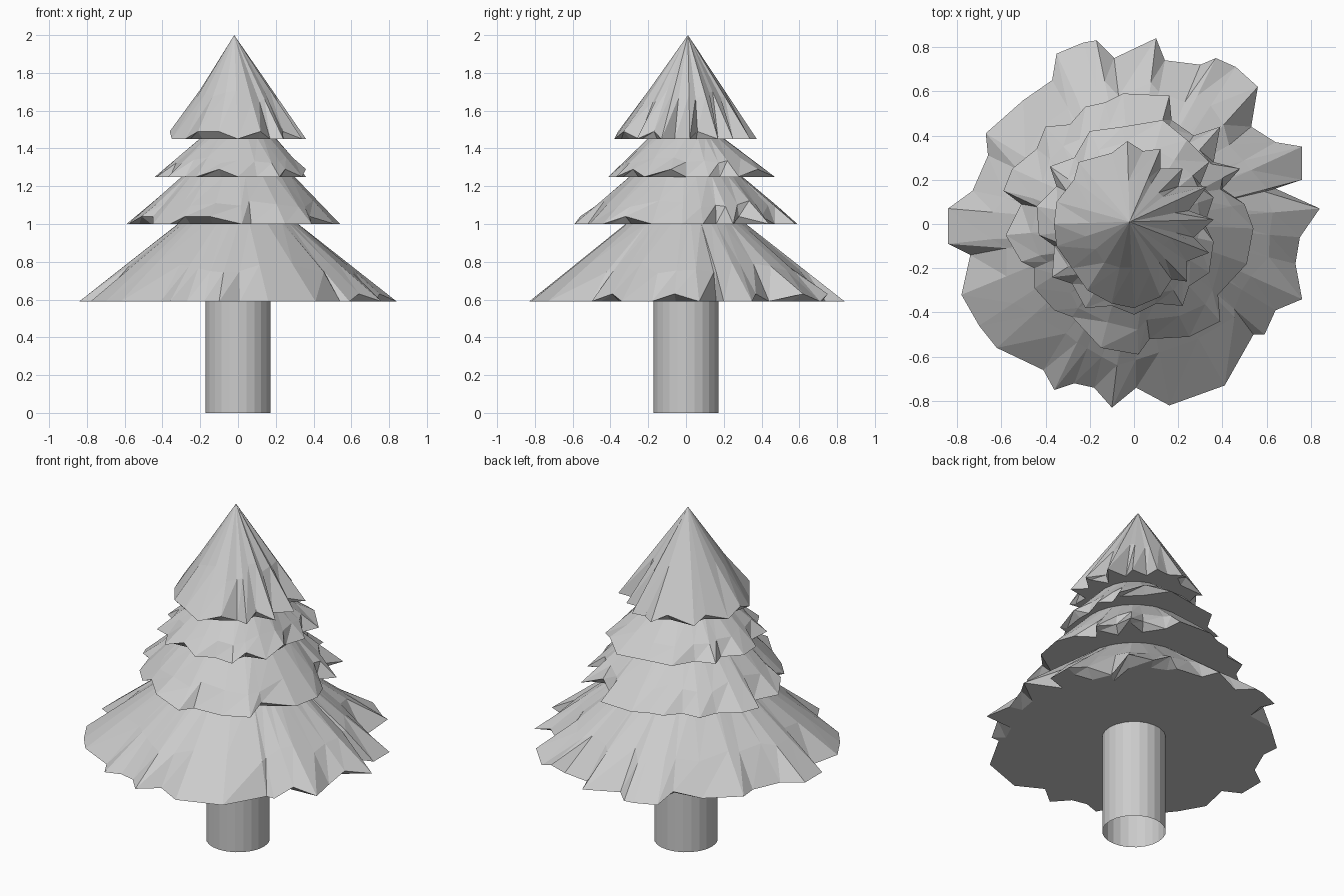
import bpy, bmesh, math, random

random.seed(4)

# Ragged rim outlines of the four foliage tiers, seen from above
RIM_1 = [(.84, .07), (.64, .16), (.76, .2), (.76, .35), (.64, .37), (.53, .44), (.56, .62), (.46, .71),
         (.37, .75), (.3, .72), (.14, .74), (.1, .84), (-.09, .75), (-.17, .83), (-.23, .82), (-.35, .77),
         (-.37, .65), (-.5, .56), (-.67, .41), (-.66, .31), (-.73, .15), (-.84, .07), (-.84, -.09),
         (-.74, -.14), (-.78, -.32), (-.7, -.46), (-.62, -.56), (-.41, -.66), (-.36, -.75), (-.27, -.72),
         (-.18, -.74), (-.1, -.83), (.01, -.74), (.16, -.82), (.41, -.73), (.54, -.5), (.59, -.5),
         (.64, -.39), (.76, -.34), (.73, -.18), (.75, -.06)]
RIM_2 = [(.16, .58), (-.05, .59), (-.13, .55), (-.22, .53), (-.29, .45), (-.4, .44), (-.44, .34),
         (-.55, .25), (-.59, .15), (-.51, .09), (-.58, -.05), (-.51, -.17), (-.45, -.2), (-.45, -.29),
         (-.36, -.39), (-.28, -.42), (-.15, -.56), (.02, -.59), (.07, -.52), (.25, -.51), (.39, -.44),
         (.38, -.32), (.51, -.18), (.54, -.02), (.5, .09), (.4, .16), (.48, .25), (.36, .28), (.39, .44),
         (.27, .4), (.17, .47)]
RIM_3 = [(.24, .38), (.13, .47), (-.05, .44), (-.2, .42), (-.27, .3), (-.38, .26), (-.35, .17),
         (-.44, .08), (-.43, -.05), (-.36, -.1), (-.37, -.24), (-.28, -.27), (-.22, -.38), (-.1, -.37),
         (0, -.41), (.1, -.36), (.22, -.37), (.25, -.28), (.34, -.22), (.36, -.08), (.32, 0), (.36, .12),
         (.3, .18), (.34, .28)]
RIM_4 = [(.36, .02), (.25, .06), (.33, .17), (.2, .17), (.22, .25), (.12, .25), (.12, .34), (.04, .33),
         (-.03, .375), (-.1, .32), (-.25, .28), (-.27, .2), (-.35, .1), (-.36, 0), (-.35, -.1),
         (-.28, -.2), (-.21, -.3), (-.1, -.36), (0, -.38), (.12, -.33), (.17, -.25), (.24, -.26),
         (.24, -.17), (.34, -.13), (.27, -.06)]


def tier(name, rim, z0, z1, r_top, r_hole, apex=(0, 0)):
    pol = sorted((math.atan2(y, x), math.hypot(x, y)) for x, y in rim)
    n = len(pol)
    bm = bmesh.new()
    hole, under, edge, mid, top = [], [], [], [], []
    for i, (a, r) in enumerate(pol):
        c, s = math.cos(a), math.sin(a)
        widest = max(r, pol[i - 1][1], pol[(i + 1) % n][1])
        # recessed tips curl up a little
        lift = random.choice((0, 0, .04)) if r < widest else 0
        t = random.uniform(.35, .5)
        rm = (.35 * r + .65 * widest) * (1 - t) + r_top * t
        for ring, rr, z in ((hole, r_hole, z0), (under, r * .9, z0), (edge, r, z0 + lift),
                            (mid, rm, z0 + (z1 - z0) * t), (top, r_top, z1)):
            k = (z - z0) / (z1 - z0)
            ring.append(bm.verts.new((rr * c + apex[0] * k, rr * s + apex[1] * k, max(z, z0))))
    for lo, hi in ((hole, under), (under, edge), (edge, mid), (mid, top)):
        for i in range(n):
            j = (i + 1) % n
            bm.faces.new((lo[i], lo[j], hi[j]))
            bm.faces.new((lo[i], hi[j], hi[i]))
    bmesh.ops.remove_doubles(bm, verts=bm.verts, dist=.0005)
    bmesh.ops.recalc_face_normals(bm, faces=bm.faces)
    me = bpy.data.meshes.new(name)
    bm.to_mesh(me)
    bm.free()
    bpy.context.collection.objects.link(bpy.data.objects.new(name, me))


# Foliage
tier("foliage_bottom", RIM_1, .59, 1.0, .32, .165)
tier("foliage_lower_middle", RIM_2, 1.0, 1.25, .3, .31)
tier("foliage_upper_middle", RIM_3, 1.25, 1.455, .2, .29)
tier("foliage_top", RIM_4, 1.45, 2.0, 0, .19, (-.02, .01))

# Trunk, open at the ends
bpy.ops.mesh.primitive_cylinder_add(vertices=24, radius=.173, depth=.6, end_fill_type='NOTHING',
                                    location=(0, 0, .3))
bpy.context.object.name = "trunk"
